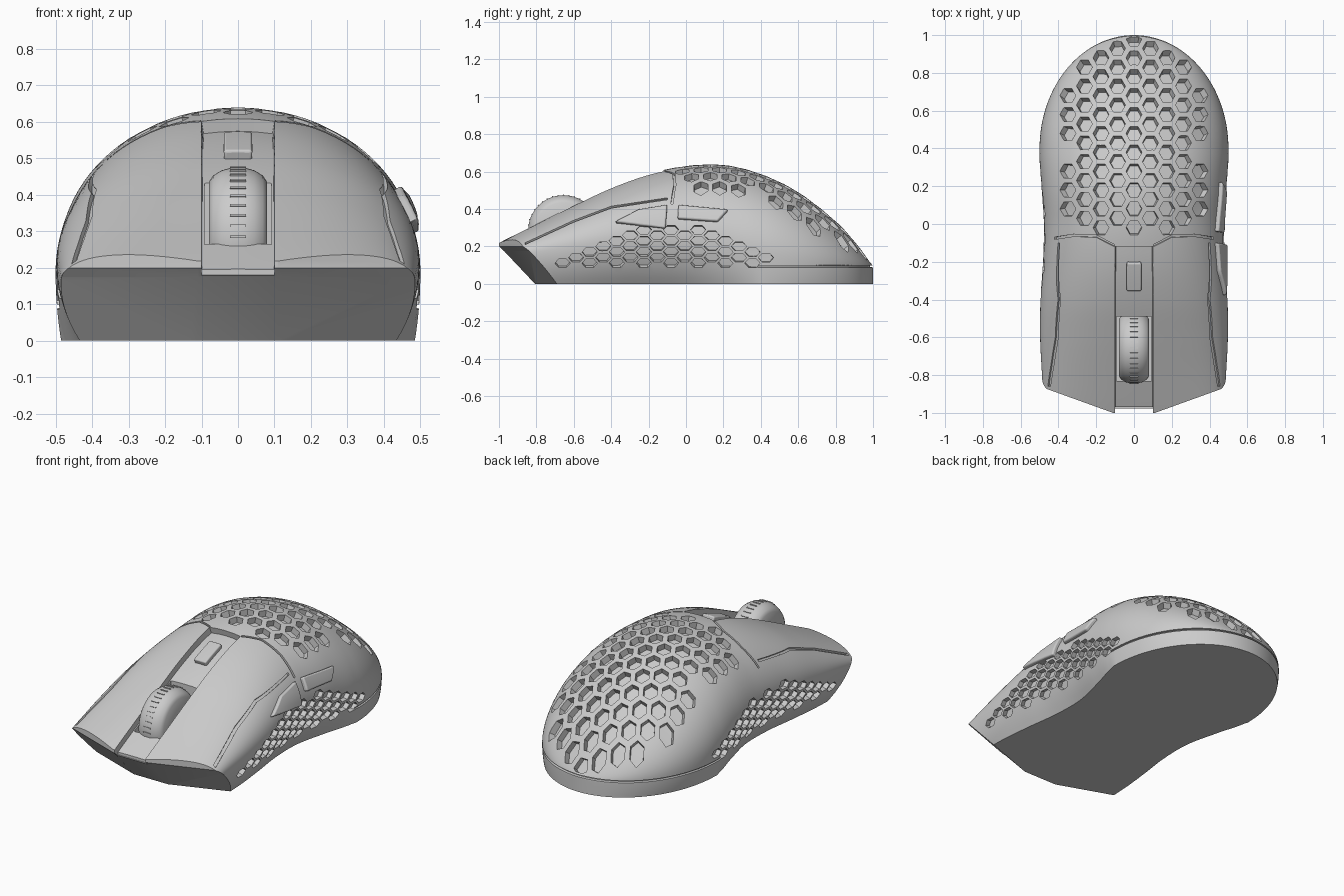
import bpy, bmesh, math
from mathutils import Vector
from mathutils.bvhtree import BVHTree

cube = bpy.data.objects.get("Cube")
if cube:
    bpy.data.objects.remove(cube)

grey = bpy.data.materials.new("matte grey")
grey.use_nodes = True
grey.diffuse_color = (0.6, 0.6, 0.6, 1)
grey.node_tree.nodes["Principled BSDF"].inputs["Base Color"].default_value = (0.6, 0.6, 0.6, 1)


def make(name, bm):
    bmesh.ops.recalc_face_normals(bm, faces=bm.faces)
    mesh = bpy.data.meshes.new(name)
    bm.to_mesh(mesh)
    bm.free()
    mesh.materials.append(grey)
    ob = bpy.data.objects.new(name, mesh)
    bpy.context.collection.objects.link(ob)
    return ob


def activate(ob):
    bpy.ops.object.select_all(action='DESELECT')
    ob.select_set(True)
    bpy.context.view_layer.objects.active = ob


def smooth(ob, angle=35):
    activate(ob)
    bpy.ops.object.shade_smooth_by_angle(angle=math.radians(angle))


def loft(bm, rings):
    """Skin a list of equal closed rings and cap both ends."""
    vs = [[bm.verts.new(p) for p in r] for r in rings]
    n = len(vs[0])
    for a, b in zip(vs, vs[1:]):
        for i in range(n):
            j = (i + 1) % n
            bm.faces.new((a[i], a[j], b[j], b[i]))
    bm.faces.new(vs[0])
    bm.faces.new(vs[-1])


# Shell stations: y, crest height, half width, height of widest line, base half width
STATIONS = [
    (-1.15, .14, .47, .10, .42), (-1.0, .22, .475, .13, .43), (-.8, .32, .487, .17, .435),
    (-.6, .42, .497, .20, .43), (-.4, .515, .495, .23, .41), (-.2, .588, .482, .25, .385),
    (0, .63, .477, .25, .385), (.2, .636, .49, .23, .43), (.4, .587, .5, .18, .48),
    (.6, .49, .471, .13, .46), (.8, .335, .373, .1, .365), (.9, .228, .276, .09, .268),
    (1.0, .095, .02, .08, .02)]


def station(y):
    """Smooth interpolation through the table."""
    s = STATIONS
    k = max(i for i in range(len(s) - 1) if s[i][0] <= y or i == 0)
    a, b = s[k], s[k + 1]
    p, q = s[max(k - 1, 0)], s[min(k + 2, len(s) - 1)]
    h = b[0] - a[0]
    t = (y - a[0]) / h
    out = []
    for c in range(1, 5):
        m0 = (b[c] - p[c]) / (b[0] - p[0]) * h
        m1 = (q[c] - a[c]) / (q[0] - a[0]) * h
        out.append((2*t**3 - 3*t*t + 1) * a[c] + (t**3 - 2*t*t + t) * m0
                   + (3*t*t - 2*t**3) * b[c] + (t**3 - t*t) * m1)
    if y > .4:  # round tail in plan
        out[1] = .5 * math.sqrt(max(1 - ((y - .4) / .6) ** 2, 0))
        out[3] = out[1] * .97
    return out


def section(y):
    top, w, zw, base = station(y)
    half = []
    for i in range(9):
        t = 1 - i / 8
        half.append((w - (w - base) * t * t, zw * (1 - t)))
    power = 2 / (2.0 + .3 * min(max(-y, 0), 1))
    for i in range(1, 24):
        a = math.pi / 2 * i / 24
        half.append((w * math.cos(a) ** power, zw + (top - zw) * math.sin(a) ** power))
    ring = half + [(0, top)] + [(-x, z) for x, z in reversed(half)]
    return [(x, y, z) for x, z in ring]


# Main shell
bm = bmesh.new()
ys = [-1.15 + 1.85 * i / 74 for i in range(75)]
ys += [.4 + .6 * math.sin(math.radians(30 + 59 * i / 30)) for i in range(1, 31)]
loft(bm, [section(y) for y in ys])
bmesh.ops.recalc_face_normals(bm, faces=bm.faces)
surface = BVHTree.FromBMesh(bm)
body = make("mouse_shell", bm)


def cast(a, b, axis):
    """Hit the shell from above ('z') or one side (+1, -1), easing inward past edges."""
    for s in (0, .001, .003, .01, .03, .1, .3):
        u, v = a + (.1 - a) * s, b + (.1 - b) * s
        if axis == 'z':
            p, n, _, _ = surface.ray_cast(Vector((u, v, 2)), Vector((0, 0, -1)))
        else:
            p, n, _, _ = surface.ray_cast(Vector((2 * axis, u, v)), Vector((-axis, 0, 0)))
        if p is not None:
            return p, n


def slab(bm, rows, axis, out, inn):
    """Closed slab following the shell under a grid of 2D points."""
    hits = [[cast(a, b, axis) for a, b in r] for r in rows]
    nr, nc = len(rows), len(rows[0])
    up = [[bm.verts.new(p + n * out) for p, n in r] for r in hits]
    lo = [[bm.verts.new(p + n * inn) for p, n in r] for r in hits]
    for g in (up, lo):
        for i in range(nr - 1):
            for j in range(nc - 1):
                bm.faces.new((g[i][j], g[i][j+1], g[i+1][j+1], g[i+1][j]))
    rim = [(0, j) for j in range(nc)] + [(i, nc-1) for i in range(1, nr)]
    rim += [(nr-1, j) for j in range(nc-2, -1, -1)] + [(i, 0) for i in range(nr-2, 0, -1)]
    for (i, j), (k, l) in zip(rim, rim[1:] + rim[:1]):
        bm.faces.new((up[i][j], up[k][l], lo[k][l], lo[i][j]))


def quad(c, nu, nv):
    """Grid of points between four corners."""
    c = [Vector(p) for p in c]
    return [[tuple(c[0].lerp(c[1], u / nu).lerp(c[3].lerp(c[2], u / nu), v / nv))
             for u in range(nu + 1)] for v in range(nv + 1)]


def hexagon(a, b, r, h):
    return [[(a - r/2, b + h), (a + r/2, b + h)], [(a - r, b), (a + r, b)],
            [(a - r/2, b - h), (a + r/2, b - h)]]


def seam(bm, path, axis, width):
    rows = []
    for (a, b), (c, d) in zip(path, path[1:]):
        for k in range(6):
            t = k / 6
            rows.append((a + (c - a) * t, b + (d - b) * t))
    rows.append(path[-1])
    slab(bm, [[(a, b - width), (a, b + width)] for a, b in rows], axis, .02, -.012)


def carve(bm):
    cutter = make("cutter", bm)
    cutter.hide_render = True
    activate(body)
    mod = body.modifiers.new("carve", 'BOOLEAN')
    mod.operation, mod.solver, mod.object = 'DIFFERENCE', 'EXACT', cutter
    bpy.ops.object.modifier_apply(modifier=mod.name)
    bpy.data.objects.remove(cutter)


def box(bm, x, y0, y1, z0, z1):
    loft(bm, [[(-x, y, z0), (x, y, z0), (x, y, z1), (-x, y, z1)] for y in (y0, y1)])


# Swept nose with an overhanging lip and a sloping chin
bm = bmesh.new()
nose = [(-.5, .8), (0, .8), (0, .2), (.028, .175), (.24, -.05), (-.5, -.05)]
loft(bm, [[(x, -1.04 + .361 * max(abs(x), .11) + d, z) for d, z in nose]
          for x in (-.7, -.11, .11, .7)])
carve(bm)

# Centre channel, gap at the nose and wheel well
bm = bmesh.new()
slab(bm, quad([(-.1, -1.1), (.1, -1.1), (.1, -.12), (-.1, -.12)], 4, 24), 'z', .08, -.035)
carve(bm)
bm = bmesh.new()
box(bm, .1, -1.3, -.97, .18, .6)
carve(bm)
bm = bmesh.new()
box(bm, .092, -.83, -.49, .14, .7)
carve(bm)

# Honeycomb pits over the back
bm = bmesh.new()
for col in range(-4, 5):
    for row in range(11):
        x, y = col * .0875, -.02 + row * .1 + (col % 2) * .05
        if y + .6 * abs(x) > .988 or (abs(col) == 4 and row in (0, 4)):
            continue
        slab(bm, hexagon(x, y, .042, .037), 'z', .03, -.035)
carve(bm)

# Honeycomb pits on both grips
bm = bmesh.new()
for side in (-1, 1):
    for col in range(-8, 8):
        for row in range(4):
            y, z = -.08 + col * .0725, .11 + row * .06 + (col % 2) * .03
            if z < .292 - .4 * max(0, abs(y + .1) - .25):
                slab(bm, hexagon(y, z, .041, .023), side, .02, -.028)
carve(bm)

# Seams around the main buttons
for side in (-1, 1):
    bm = bmesh.new()
    seam(bm, [(side * x, y) for x, y in ((.102, -.115), (.2, -.065), (.32, -.06), (.42, -.075))],
         'z', .006)
    carve(bm)
    bm = bmesh.new()
    seam(bm, [(-.86, .215), (-.6, .335), (-.4, .41), (-.1, .455)], side, .005)
    carve(bm)

# Groove above the base rim around the tail
bm = bmesh.new()
arc = [math.radians(-4 + 188 * i / 60) for i in range(61)]
loft(bm, [[(.5 * s * math.cos(a), .4 + .6 * s * math.sin(a), z)
           for s, z in ((.975, .09), (1.06, .083), (1.06, .103), (.975, .098))] for a in arc])
carve(bm)
smooth(body)


def raised(name, corners, axis, out, inn, bevel):
    bm = bmesh.new()
    slab(bm, quad(corners, 8, 4), axis, out, inn)
    ob = make(name, bm)
    mod = ob.modifiers.new("soft edge", 'BEVEL')
    mod.width, mod.segments, mod.angle_limit = bevel, 3, math.radians(50)
    smooth(ob)


# Thumb buttons and the small selector button
raised("front_thumb_button", [(-.38, .325), (-.11, .295), (-.1, .415), (-.25, .39)], 1, .022, -.02, .009)
raised("rear_thumb_button", [(-.045, .345), (.17, .33), (.225, .39), (-.04, .415)], 1, .022, -.02, .009)
raised("selector_button", [(-.04, -.36), (.04, -.36), (.04, -.21), (-.04, -.21)], 'z', -.01, -.05, .007)

# Scroll wheel: rounded tyre turned about the x axis
bm = bmesh.new()
tyre = [(-.08, .05), (-.08, .15), (-.068, .168), (-.045, .182), (-.02, .189), (.02, .189),
        (.045, .182), (.068, .168), (.08, .15), (.08, .05)]
loft(bm, [[(x, -.655 + r * math.cos(math.tau * i / 64), .285 + r * math.sin(math.tau * i / 64))
           for i in range(64)] for x, r in tyre])
smooth(make("scroll_wheel", bm))

# Tread ribs
bm = bmesh.new()
for i in range(40):
    mid = math.tau * i / 40
    loft(bm, [[(x, -.655 + r * math.cos(mid + d), .285 + r * math.sin(mid + d))
               for r, d in ((.18, -.02), (.193, -.015), (.193, .015), (.18, .02))]
              for x in (-.022, .022)])
make("wheel_tread", bm)
